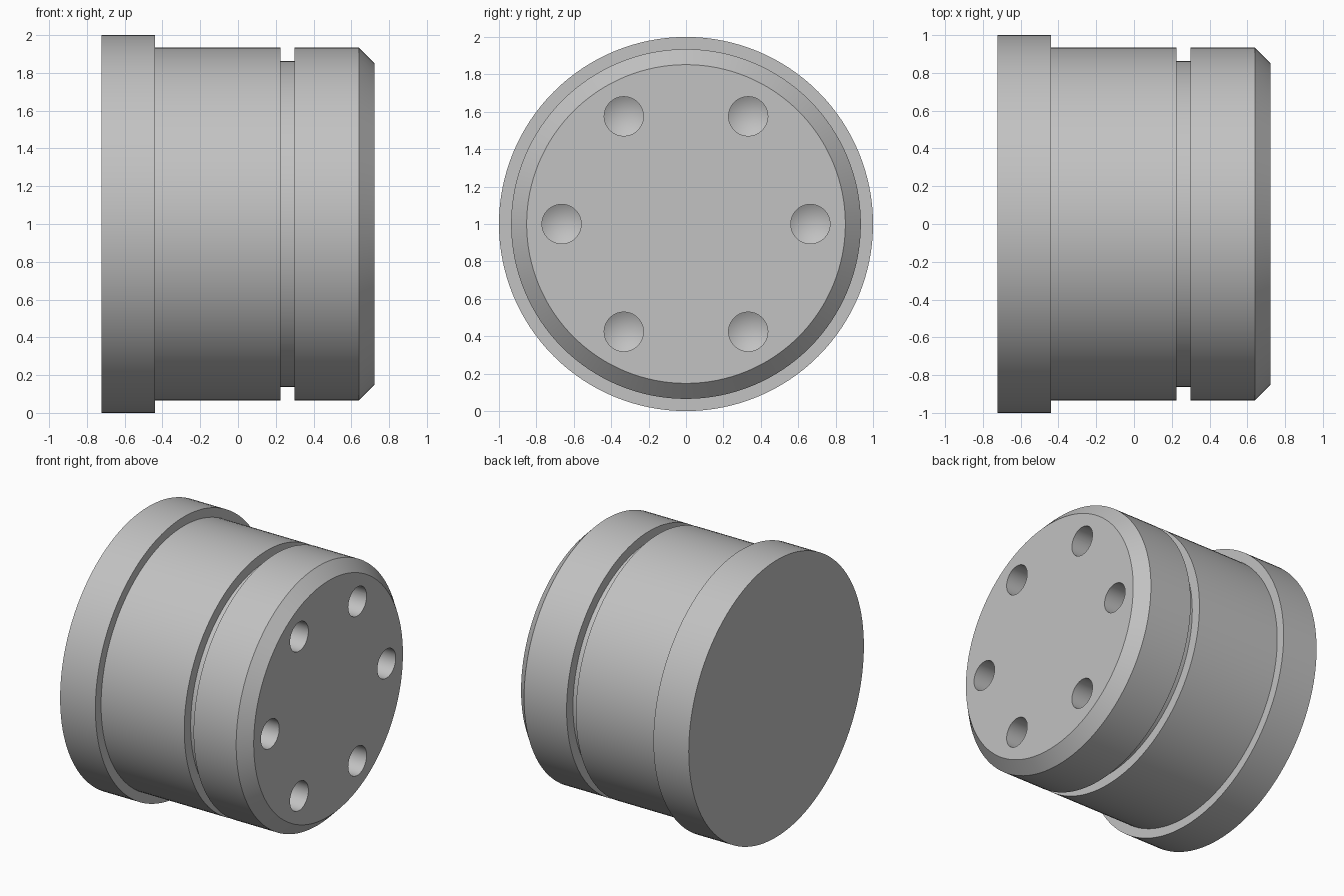
import bpy, bmesh
from math import radians, tau, cos, sin
from mathutils import Matrix, Vector

cube = bpy.data.objects.get("Cube")
if cube:
    bpy.data.objects.remove(cube, do_unlink=True)

metal = bpy.data.materials.new("plain grey")
metal.use_nodes = True
grey = (0.54, 0.54, 0.54, 1)
metal.diffuse_color = grey
metal.node_tree.nodes["Principled BSDF"].inputs["Base Color"].default_value = grey


def lathe(bm, profile, steps, centre=(0, 0, 0)):
    """Turn (x, radius) points about the x axis into a closed solid."""
    new = bmesh.new()
    verts = [new.verts.new((x, 0, r)) for x, r in profile]
    edges = [new.edges.new(pair) for pair in zip(verts, verts[1:])]
    bmesh.ops.spin(new, geom=verts + edges, cent=(0, 0, 0), axis=(1, 0, 0),
                   angle=tau, steps=steps)
    bmesh.ops.remove_doubles(new, verts=new.verts[:], dist=0.0001)
    bmesh.ops.holes_fill(new, edges=[e for e in new.edges if e.is_boundary], sides=0)
    bmesh.ops.recalc_face_normals(new, faces=new.faces[:])
    bmesh.ops.transform(new, matrix=Matrix.Translation(Vector(centre)), verts=new.verts[:])
    part = bpy.data.meshes.new("turned")
    new.to_mesh(part)
    new.free()
    bm.from_mesh(part)
    bpy.data.meshes.remove(part)


def make_object(name, bm):
    mesh = bpy.data.meshes.new(name)
    bm.to_mesh(mesh)
    bm.free()
    mesh.materials.append(metal)
    obj = bpy.data.objects.new(name, mesh)
    bpy.context.collection.objects.link(obj)
    return obj


# Body: flange, barrel, ring groove and chamfered end
END = 0.722
bm = bmesh.new()
lathe(bm, [(-END, 1), (-0.44, 1), (-0.44, 0.935), (0.225, 0.935), (0.225, 0.862),
           (0.3, 0.862), (0.3, 0.935), (0.64, 0.935), (END, 0.852)], 128)
body = make_object("flanged_plug", bm)
body.location.z = 1

# Six drilled holes with conical bottoms
bm = bmesh.new()
for i in range(6):
    a = i * tau / 6
    lathe(bm, [(0.26, 0), (0.32, 0.105), (END + 0.1, 0.105)], 40,
          (0, 0.665 * cos(a), 0.665 * sin(a)))
drills = make_object("drill_cutters", bm)
drills.location.z = 1
drills.hide_render = True

cut = body.modifiers.new("holes", 'BOOLEAN')
cut.operation = 'DIFFERENCE'
cut.solver = 'EXACT'
cut.object = drills

# Apply the cut, drop the cutters and shade
bpy.ops.object.select_all(action='DESELECT')
body.select_set(True)
bpy.context.view_layer.objects.active = body
bpy.context.view_layer.update()
bpy.ops.object.modifier_apply(modifier=cut.name)
bpy.data.objects.remove(drills, do_unlink=True)
bpy.ops.object.shade_smooth_by_angle(angle=radians(25))
